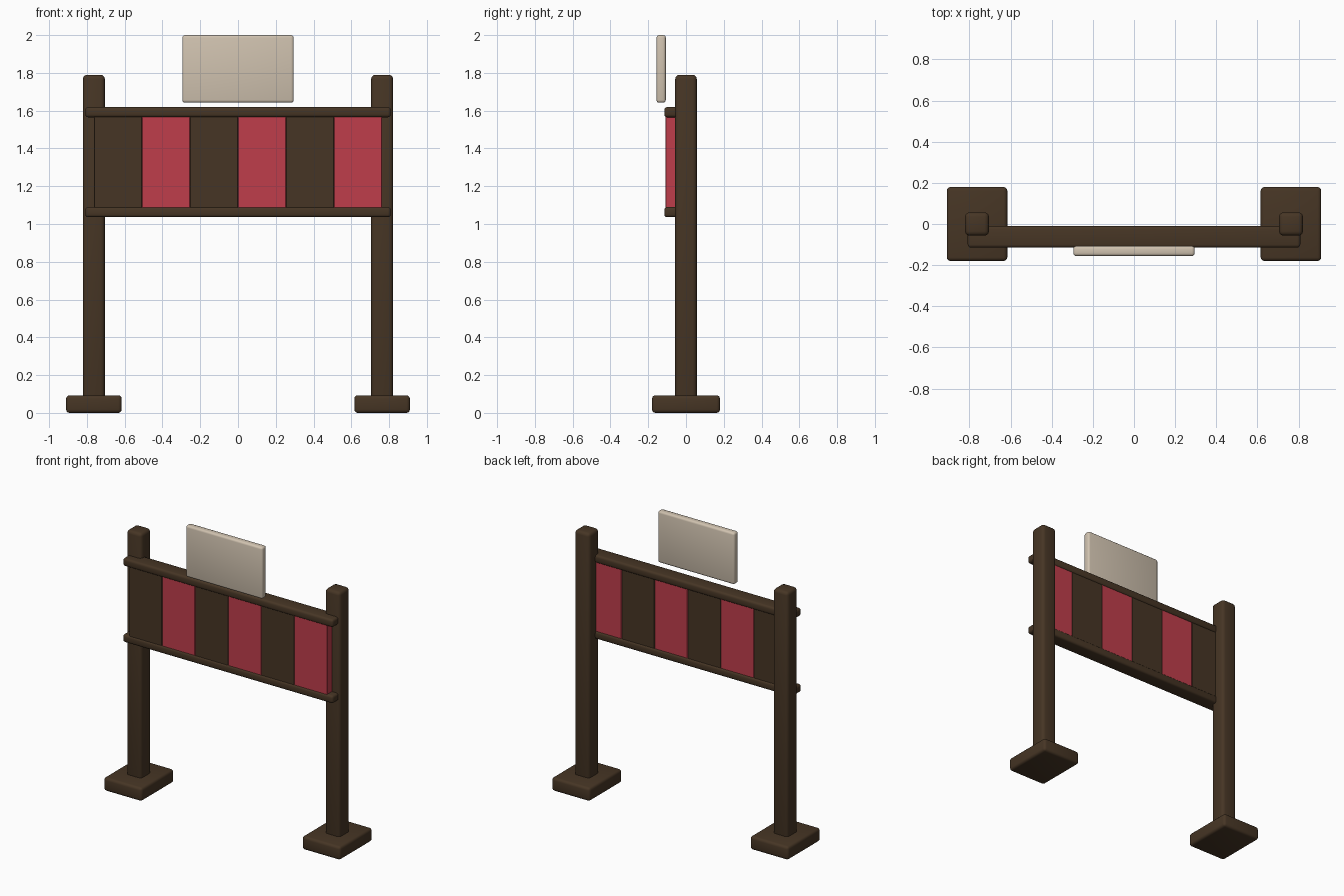
import bpy, math

if "Cube" in bpy.data.objects:
    bpy.data.objects.remove(bpy.data.objects["Cube"])


def material(name, colour):
    m = bpy.data.materials.new(name)
    m.diffuse_color = (*colour, 1.0)
    m.use_nodes = True
    m.node_tree.nodes["Principled BSDF"].inputs["Base Color"].default_value = m.diffuse_color
    return m


WOOD = material("dark_wood", (0.062, 0.036, 0.018))
RED = material("red_panel", (0.52, 0.048, 0.070))
CREAM = material("cream_board", (0.63, 0.54, 0.43))


def box(name, lo, hi, mat, bevel=0.0, segments=3):
    """Rounded box between two corners."""
    centre = [(a + b) / 2 for a, b in zip(lo, hi)]
    bpy.ops.mesh.primitive_cube_add(size=1, location=centre)
    ob = bpy.context.object
    ob.name = name
    ob.scale = [b - a for a, b in zip(lo, hi)]
    bpy.ops.object.transform_apply(location=False, rotation=False, scale=True)
    ob.data.materials.append(mat)
    if bevel:
        mod = ob.modifiers.new("rounding", 'BEVEL')
        mod.width = bevel
        mod.segments = segments
        bpy.ops.object.modifier_apply(modifier=mod.name)
        bpy.ops.object.shade_smooth_by_angle(angle=math.radians(35))
    return ob


# Posts standing on wide feet
for side, x in (("left", -0.763), ("right", 0.763)):
    box(side + "_foot", (x - 0.147, -0.18, 0.0), (x + 0.147, 0.18, 0.093), WOOD, 0.018)
    box(side + "_post", (x - 0.058, -0.057, 0.06), (x + 0.058, 0.057, 1.79), WOOD, 0.022)

# Horizontal rails above and below the panels
for level, z in (("lower", 1.063), ("upper", 1.592)):
    box(level + "_rail", (-0.808, -0.115, z - 0.027), (0.808, -0.01, z + 0.027), WOOD, 0.015)

# Row of alternating wood and red panels
WIDTH = 1.524 / 6
for i in range(6):
    x = -0.762 + i * WIDTH
    box("panel_%d" % (i + 1), (x, -0.108, 1.08), (x + WIDTH, -0.018, 1.575),
        RED if i % 2 else WOOD, 0.003, 1)

# Sign board above the upper rail
box("sign_board", (-0.295, -0.156, 1.642), (0.295, -0.107, 2.0), CREAM, 0.014)
